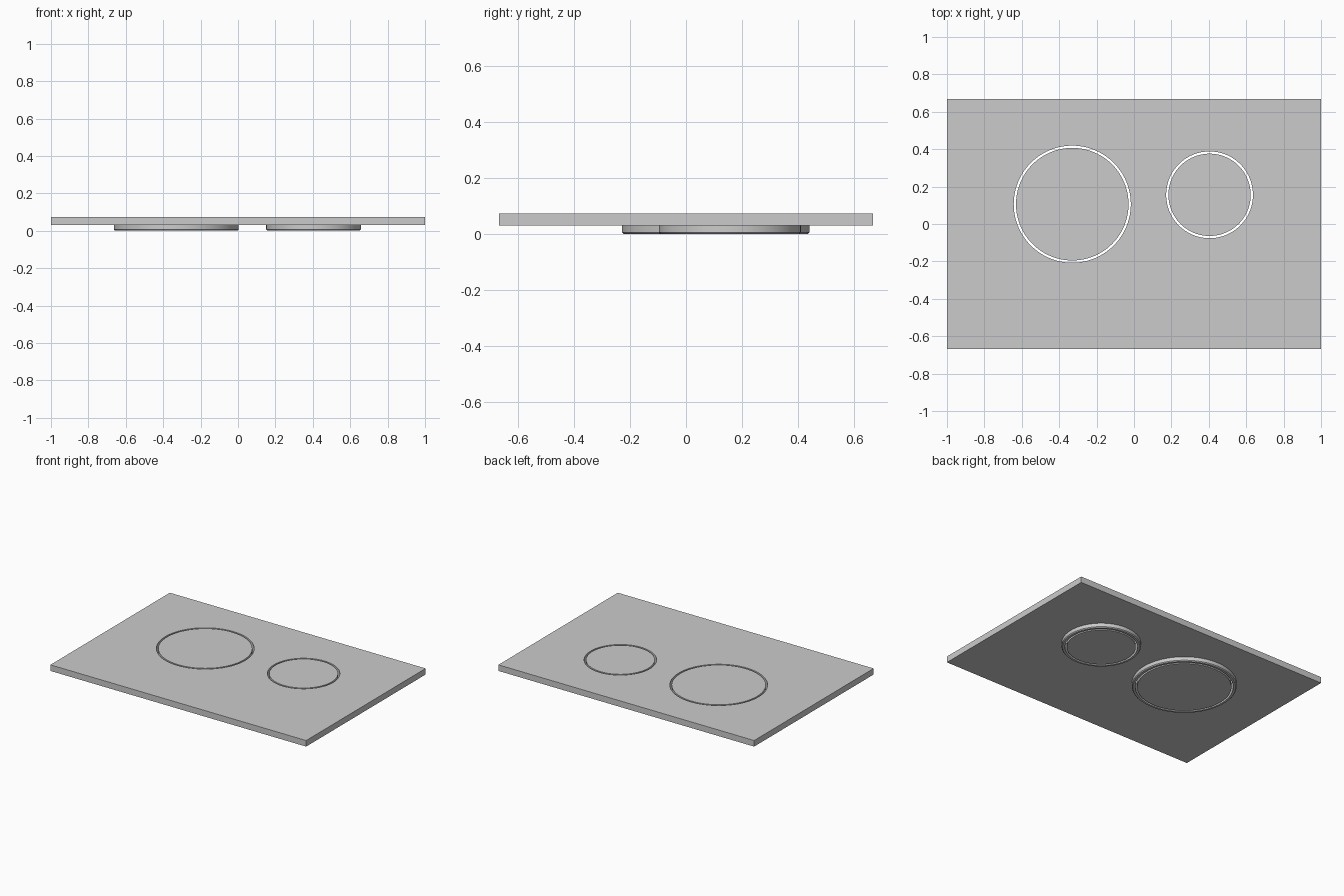
import bpy, math

if "Cube" in bpy.data.objects:
    bpy.data.objects.remove(bpy.data.objects["Cube"])

TOP, MID = 0.074, 0.031          # plate top and underside heights
SEG = 96
RINGS = [("large", -0.33, 0.106, 0.334), ("small", 0.404, 0.156, 0.253)]


def lathe(name, profile, x, y, closed):
    """Spin an (r, z) profile; closed loops make rings, open ones make capped discs."""
    n = len(profile)
    verts, faces = [], []
    for i in range(SEG):
        a = 2 * math.pi * i / SEG
        verts += [(x + r * math.cos(a), y + r * math.sin(a), z) for r, z in profile]
    for i in range(SEG):
        j = (i + 1) % SEG
        for k in range(n if closed else n - 1):
            m = (k + 1) % n
            faces.append((i * n + k, j * n + k, j * n + m, i * n + m))
    if not closed:
        faces.append([i * n for i in reversed(range(SEG))])
        faces.append([i * n + n - 1 for i in range(SEG)])
    mesh = bpy.data.meshes.new(name)
    mesh.from_pydata(verts, [], faces)
    ob = bpy.data.objects.new(name, mesh)
    bpy.context.collection.objects.link(ob)
    bpy.ops.object.select_all(action='DESELECT')
    ob.select_set(True)
    bpy.context.view_layer.objects.active = ob
    bpy.ops.object.shade_smooth_by_angle(angle=math.radians(30))
    return ob


# Flat plate
bpy.ops.mesh.primitive_cube_add(size=1, location=(0, 0, (TOP + MID) / 2))
plate = bpy.context.object
plate.name = "plate"
plate.scale = (2, 1.334, TOP - MID)
bpy.ops.object.transform_apply(location=False, rotation=False, scale=True)

for name, x, y, R in RINGS:
    hole, lid = R - 0.021, R - 0.033
    # Round opening through the plate
    cutter = lathe(name + "_hole_cutter", [(hole, -0.1), (hole, 0.2)], x, y, False)
    cutter.hide_render = True
    cutter.hide_set(True)
    mod = plate.modifiers.new(name + "_hole", 'BOOLEAN')
    mod.operation = 'DIFFERENCE'
    mod.solver = 'EXACT'
    mod.object = cutter
    # Collar under the plate with a chamfered lower rim
    lathe(name + "_collar", [(hole, 0), (R - 0.006, 0), (R, 0.006), (R, MID), (hole, MID)],
          x, y, True)
    # Loose lid filling the opening, with a narrow gap all round
    lathe(name + "_lid", [(lid, 0), (lid, TOP)], x, y, False)
